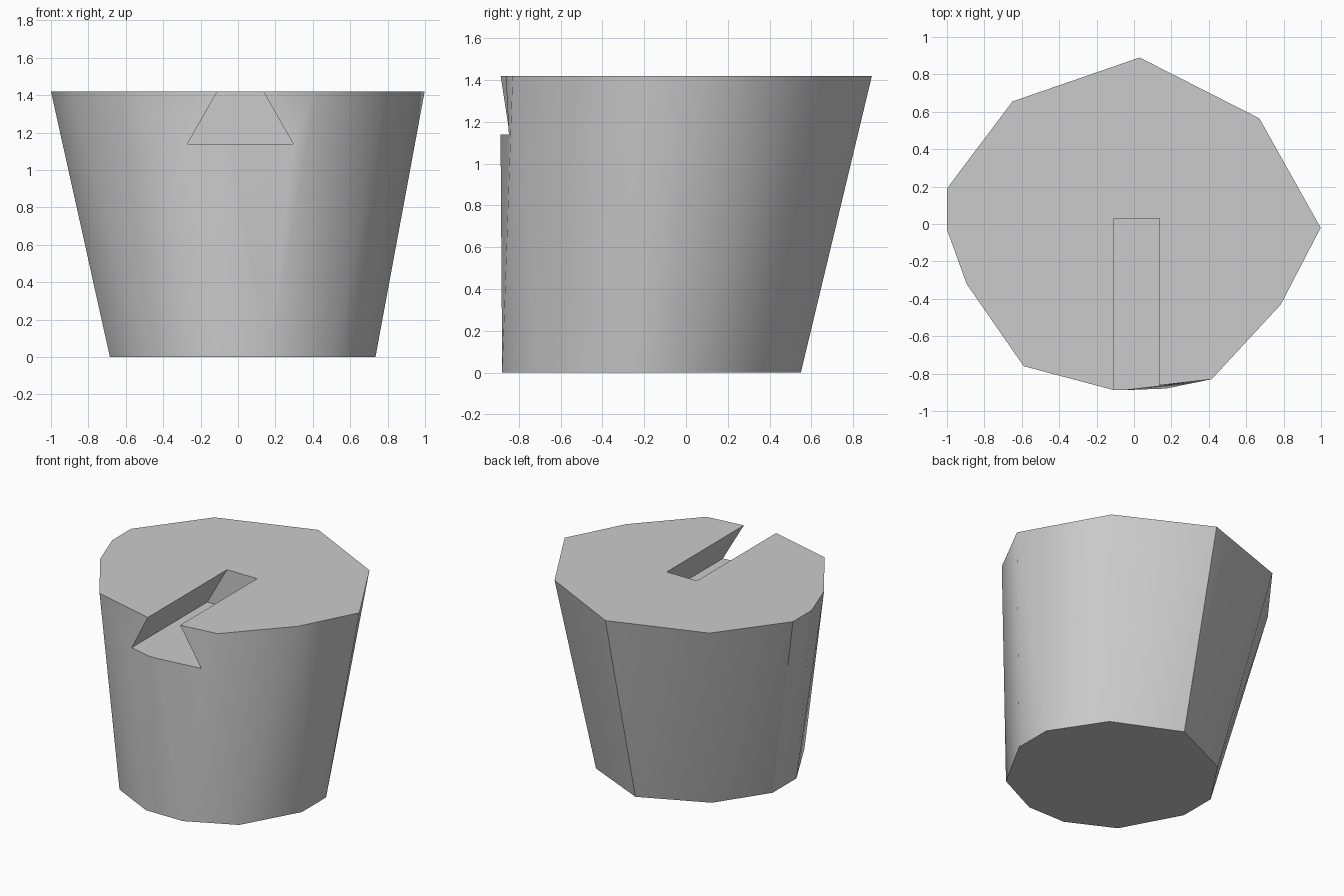
import bpy, bmesh

HEIGHT = 1.42
SLOT_FLOOR = 1.14

cube = bpy.data.objects.get("Cube")
if cube:
    bpy.data.objects.remove(cube, do_unlink=True)

grey = bpy.data.materials.new("plain grey")
grey.use_nodes = True
colour = (0.6, 0.6, 0.6, 1)
grey.diffuse_color = colour
grey.node_tree.nodes["Principled BSDF"].inputs["Base Color"].default_value = colour


def hull_object(name, points):
    """Solid wrapped tightly around a set of points."""
    bm = bmesh.new()
    for p in points:
        bm.verts.new(p)
    bmesh.ops.convex_hull(bm, input=bm.verts[:])
    bmesh.ops.dissolve_limit(bm, angle_limit=0.01, verts=bm.verts[:], edges=bm.edges[:])
    bmesh.ops.recalc_face_normals(bm, faces=bm.faces[:])
    mesh = bpy.data.meshes.new(name)
    bm.to_mesh(mesh)
    bm.free()
    mesh.materials.append(grey)
    obj = bpy.data.objects.new(name, mesh)
    bpy.context.collection.objects.link(obj)
    return obj


# Tapered body between an irregular top outline and a rounder base outline
top = [(0.03, 0.89), (0.67, 0.565), (0.998, -0.02), (0.785, -0.43),
       (0.415, -0.83), (-0.10, -0.89), (-0.59, -0.76), (-0.895, -0.32),
       (-1, -0.03), (-1, 0.19), (-0.65, 0.655)]
base = [(0.025, 0.55), (0.495, 0.335), (0.735, -0.03), (0.735, -0.31),
        (0.51, -0.715), (0.17, -0.88), (-0.13, -0.88), (-0.46, -0.715),
        (-0.685, -0.30), (-0.685, -0.025), (-0.445, 0.335)]
body = hull_object("tapered_body",
                   [(x, y, HEIGHT) for x, y in top] + [(x, y, 0) for x, y in base])

# Dovetail slot, open at the front and the top
section = [(0.2825, SLOT_FLOOR), (0.0768, HEIGHT + 0.08)]
cutter = hull_object("slot_cutter",
                     [(0.0125 + s * w, y, z) for w, z in section
                      for s in (-1, 1) for y in (-1.2, 0.03)])
cutter.hide_render = True

cut = body.modifiers.new("slot", 'BOOLEAN')
cut.operation = 'DIFFERENCE'
cut.solver = 'EXACT'
cut.object = cutter
bpy.context.view_layer.objects.active = body
body.select_set(True)
bpy.ops.object.modifier_apply(modifier=cut.name)
bpy.data.objects.remove(cutter, do_unlink=True)

# Soft shading across the shallow folds, crisp elsewhere
bpy.ops.object.shade_smooth_by_angle(angle=0.52)
